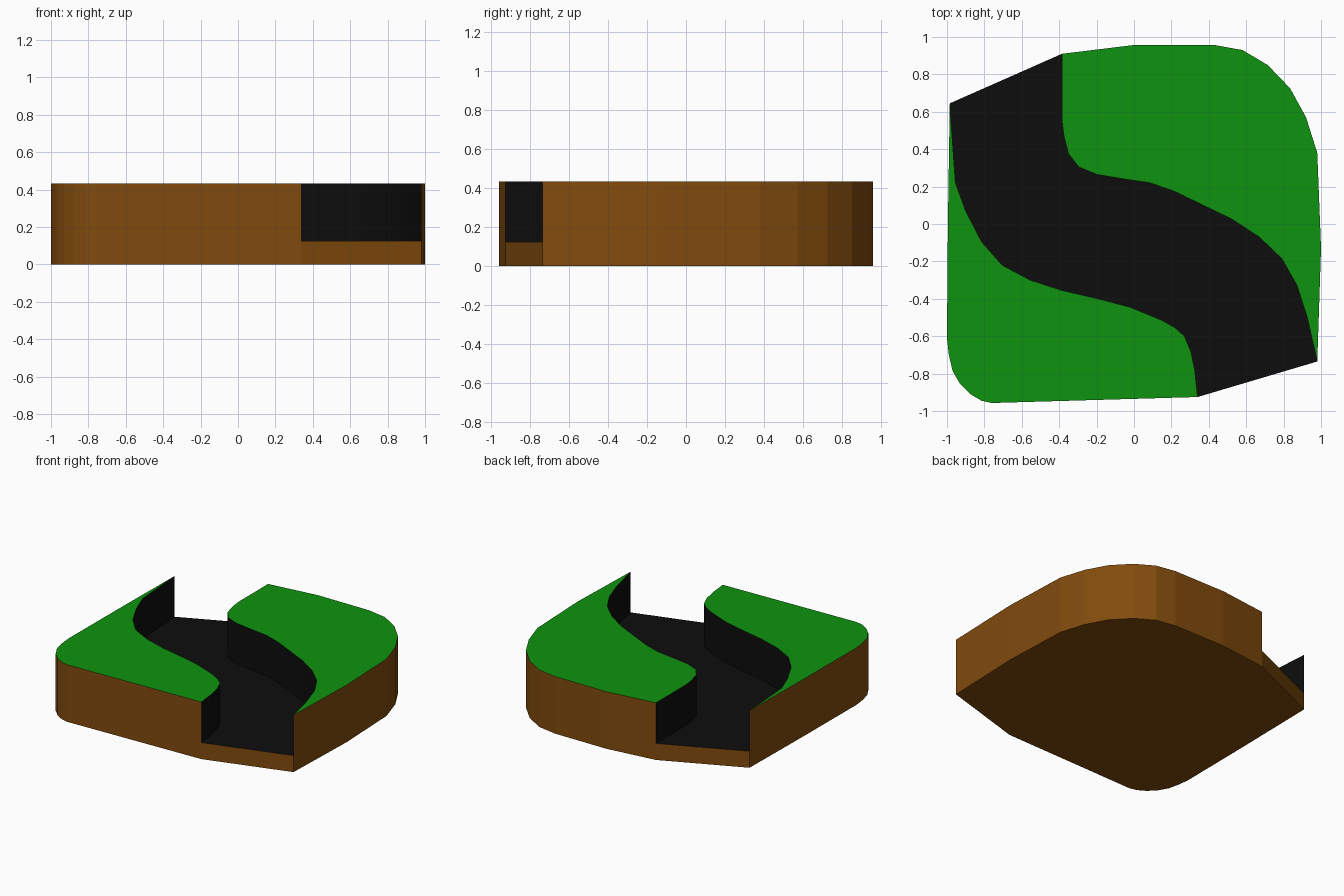
import bpy, bmesh

if "Cube" in bpy.data.objects:
    bpy.data.objects.remove(bpy.data.objects["Cube"])

BED, TOP = 0.125, 0.433

# Outer shores and river banks, together running counter-clockwise round each bank
west_shore = [(-.985, .645), (-.995, 0), (-1, -.61), (-.99, -.70), (-.97, -.785), (-.93, -.855),
              (-.875, -.91), (-.815, -.945), (-.76, -.957), (.34, -.925)]
west_bank = [(.34, -.925), (.325, -.785), (.305, -.685), (.27, -.60), (.22, -.555), (.15, -.515),
             (-.02, -.445), (-.19, -.40), (-.385, -.355), (-.555, -.30), (-.705, -.22),
             (-.815, -.095), (-.90, .07), (-.955, .22), (-.985, .645)]
east_shore = [(.98, -.735), (1, -.13), (.98, .38), (.92, .57), (.835, .725), (.715, .85),
              (.58, .93), (.43, .957), (0, .957), (-.385, .91)]
east_bank = [(-.385, .91), (-.385, .55), (-.375, .47), (-.35, .375), (-.295, .305), (-.20, .265),
             (-.05, .24), (.085, .22), (.215, .175), (.37, .10), (.525, .025), (.67, -.07),
             (.79, -.185), (.87, -.325), (.925, -.495), (.98, -.735)]


def material(name, rgb):
    m = bpy.data.materials.new(name)
    m.diffuse_color = (*rgb, 1)
    m.use_nodes = True
    m.node_tree.nodes["Principled BSDF"].inputs["Base Color"].default_value = m.diffuse_color
    return m


def wall(bm, path, z0, z1):
    for a, b in zip(path, path[1:]):
        bm.faces.new([bm.verts.new(p) for p in ((*a, z0), (*b, z0), (*b, z1), (*a, z1))])


def cap(bm, outline, z, down=False):
    pts = outline[::-1] if down else outline
    bm.faces.new([bm.verts.new((*p, z)) for p in pts])


def finish(bm, name, rgb):
    bmesh.ops.remove_doubles(bm, verts=bm.verts, dist=1e-4)
    me = bpy.data.meshes.new(name)
    bm.to_mesh(me)
    bm.free()
    me.materials.append(material(name, rgb))
    ob = bpy.data.objects.new(name, me)
    bpy.context.collection.objects.link(ob)


# Earth: underside, full-height shores and the low sills at both river mouths
bm = bmesh.new()
cap(bm, west_shore + east_shore, 0, down=True)
for shore in (west_shore, east_shore):
    wall(bm, shore, 0, TOP)
wall(bm, [west_shore[-1], east_shore[0]], 0, BED)
wall(bm, [east_shore[-1], west_shore[0]], 0, BED)
finish(bm, "earth", (0.22, 0.07, 0.004))

# Grass: flat tops of the two banks
bm = bmesh.new()
cap(bm, west_shore + west_bank[1:-1], TOP)
cap(bm, east_shore + east_bank[1:-1], TOP)
finish(bm, "grass", (0.0045, 0.29, 0.0045))

# River: sunken bed with steep dark bank walls
bm = bmesh.new()
cap(bm, west_bank[::-1] + east_bank[::-1], BED)
for bank in (west_bank, east_bank):
    wall(bm, bank, BED, TOP)
finish(bm, "river_bed", (0.004, 0.004, 0.004))
